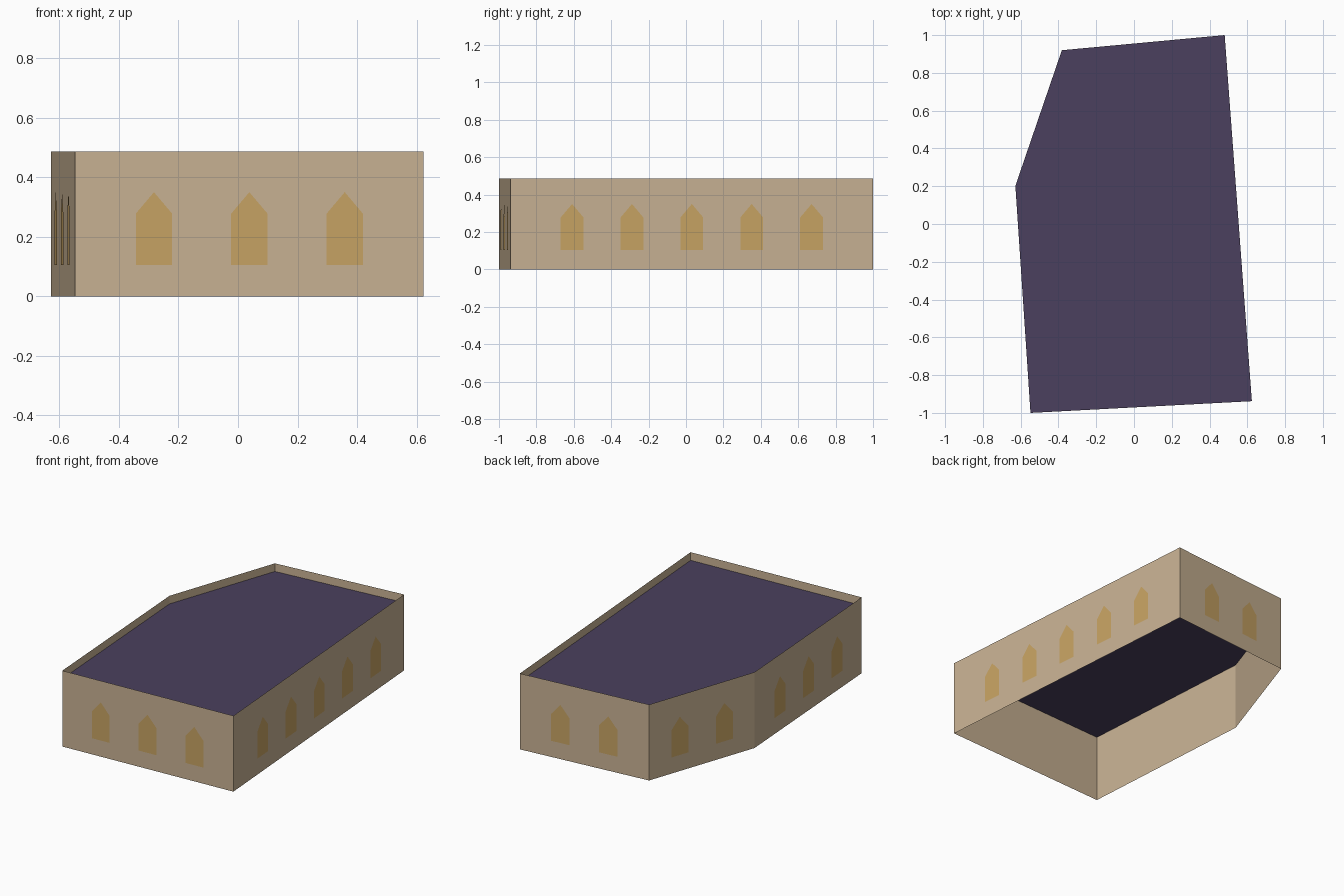
import bpy
from mathutils import Vector

cube = bpy.data.objects.get("Cube")
if cube:
    bpy.data.objects.remove(cube, do_unlink=True)


def make_material(name, color):
    mat = bpy.data.materials.new(name)
    mat.use_nodes = True
    mat.diffuse_color = (*color, 1)
    mat.node_tree.nodes["Principled BSDF"].inputs["Base Color"].default_value = (*color, 1)
    return mat


def make_object(name, verts, faces, mat):
    mesh = bpy.data.meshes.new(name)
    mesh.from_pydata(verts, [], faces)
    mesh.materials.append(mat)
    mesh.update()
    obj = bpy.data.objects.new(name, mesh)
    bpy.context.collection.objects.link(obj)
    return obj


stone = make_material("sandstone", (0.584, 0.448, 0.296))
slate = make_material("purple slate", (0.069, 0.051, 0.112))
amber = make_material("amber glass", (0.578, 0.371, 0.127))

# Footprint, counter-clockwise from the front right corner, with windows per wall
corners = [Vector(c) for c in [(-0.548, -1, 0), (0.624, -0.938, 0), (0.48, 1, 0),
                               (-0.382, 0.92, 0), (-0.628, 0.202, 0)]]
wall_names = ["front", "left", "back", "corner", "right"]
window_counts = [3, 5, 2, 2, 3]
wall_height, roof_height = 0.487, 0.435
spacing, half_width, offset = 0.321, 0.061, 0.003
sill, shoulder, peak = 0.105, 0.278, 0.35
up = Vector((0, 0, 1))
n = len(corners)

# Thin outer walls, open at the bottom and rising past the roof as a parapet
make_object("walls", corners + [c + up * wall_height for c in corners],
            [(i, (i + 1) % n, (i + 1) % n + n, i + n) for i in range(n)], stone)

# Recessed flat roof
make_object("roof", [c + up * roof_height for c in corners], [tuple(range(n))], slate)

# Pointed windows, evenly spaced about the middle of each wall
outline = [(-half_width, sill), (half_width, sill), (half_width, shoulder),
           (0, peak), (-half_width, shoulder)]
for i, (name, count) in enumerate(zip(wall_names, window_counts)):
    start, end = corners[i], corners[(i + 1) % n]
    along = (end - start).normalized()
    outward = along.cross(up)
    for k in range(count):
        center = (start + end) / 2 + along * spacing * (k - (count - 1) / 2) + outward * offset
        make_object(f"{name}_window_{k + 1}", [center + along * u + up * z for u, z in outline],
                    [tuple(range(len(outline)))], amber)
